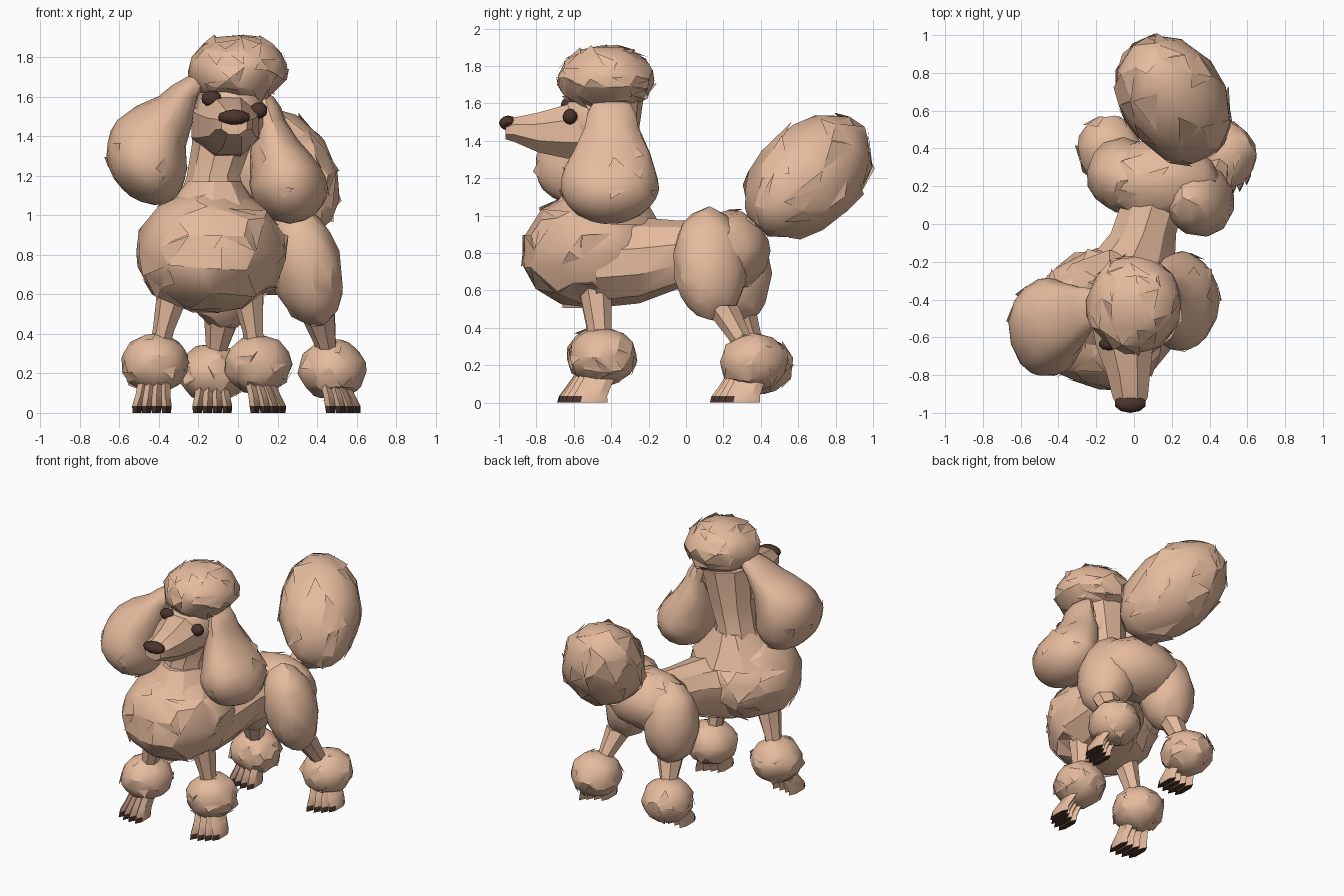
import bpy, bmesh, math, random
from mathutils import Vector, Matrix

random.seed(7)
cube = bpy.data.objects.get("Cube")
if cube:
    bpy.data.objects.remove(cube, do_unlink=True)


def material(name, colour):
    m = bpy.data.materials.new(name)
    m.use_nodes = True
    m.diffuse_color = (*colour, 1)
    m.node_tree.nodes["Principled BSDF"].inputs["Base Color"].default_value = (*colour, 1)
    return m


TAN = material("apricot_fur", (0.79, 0.50, 0.34))
DARK = material("dark_brown", (0.07, 0.035, 0.025))


def finish(name, bm, dark_rule=None, mat=TAN):
    """Turn a bmesh into a shaded, coloured object."""
    bmesh.ops.recalc_face_normals(bm, faces=bm.faces)
    mesh = bpy.data.meshes.new(name)
    bm.to_mesh(mesh)
    bm.free()
    mesh.materials.append(mat)
    if dark_rule:
        mesh.materials.append(DARK)
        for p in mesh.polygons:
            p.material_index = int(dark_rule(p))
    mesh.shade_smooth()
    mesh.set_sharp_from_angle(angle=math.radians(30))
    obj = bpy.data.objects.new(name, mesh)
    bpy.context.collection.objects.link(obj)
    return obj


def ruffle(obj, tufts, lift=0.018):
    """Thin the mesh into irregular facets, then lift loose flaps of fur."""
    mod = obj.modifiers.new("facets", 'DECIMATE')
    mod.ratio = 0.45
    bpy.context.view_layer.update()
    evaluated = obj.evaluated_get(bpy.context.evaluated_depsgraph_get())
    mesh = bpy.data.meshes.new_from_object(evaluated)
    obj.modifiers.clear()
    bm = bmesh.new()
    bm.from_mesh(mesh)
    bm.normal_update()
    for f in random.sample(list(bm.faces), min(tufts, len(bm.faces))):
        points = [v.co + f.normal * 0.002 for v in f.verts]
        k = random.randrange(len(points))
        points[k] += f.normal * lift * random.uniform(0.5, 1)
        bm.faces.new([bm.verts.new(p) for p in points])
    bm.to_mesh(mesh)
    bm.free()
    mesh.shade_smooth()
    mesh.set_sharp_from_angle(angle=math.radians(28))
    obj.data = mesh


def blob(name, centre, radii, axis=(0, 0, 1), tufts=14, rough=0.03):
    """Clipped fur ball whose local z points along axis."""
    bm = bmesh.new()
    bmesh.ops.create_icosphere(bm, subdivisions=3, radius=1.01)
    for v in bm.verts:
        v.co *= 1 + random.uniform(-rough, rough)
    turn = Vector((0, 0, 1)).rotation_difference(Vector(axis)).to_matrix().to_4x4()
    bm.transform(Matrix.Translation(centre) @ turn @ Matrix.Diagonal((*radii, 1)))
    obj = finish(name, bm)
    ruffle(obj, tufts)
    return obj


def button(name, centre, radii):
    """Small dark ellipsoid for the nose and eyes."""
    bm = bmesh.new()
    bmesh.ops.create_icosphere(bm, subdivisions=2, radius=1)
    bm.transform(Matrix.Translation(centre) @ Matrix.Diagonal((*radii, 1)))
    finish(name, bm, mat=DARK)


def loft(name, stations, axis='z', sides=10, rough=0.0, dark_rule=None):
    """Rings (x, y, z, half width, half depth) stacked along z or y."""
    bm = bmesh.new()
    rings = []
    for x, y, z, a, b in stations:
        ring = []
        for i in range(sides):
            t = math.tau * (i + 0.5) / sides
            k = 1 + random.uniform(-rough, rough)
            u, w = a * k * math.cos(t), b * k * math.sin(t)
            co = (x + u, y + w, z) if axis == 'z' else (x + u, y, z + w)
            ring.append(bm.verts.new(co))
        rings.append(ring)
    for r, s in zip(rings, rings[1:]):
        for i in range(sides):
            j = (i + 1) % sides
            bm.faces.new((r[i], r[j], s[j], s[i]))
    bm.faces.new(rings[0])
    bm.faces.new(rings[-1])
    return finish(name, bm, dark_rule)


# Torso: chest ruff, bending waist and hips
blob("chest_ruff", (-0.14, -0.50, 0.815), (0.38, 0.37, 0.31), tufts=35, rough=0.04)
loft("chest_shoulder", [(-0.13, -0.47, 0.95, 0.34, 0.32), (-0.13, -0.45, 1.06, 0.23, 0.25),
                        (-0.12, -0.43, 1.17, 0.14, 0.18)], rough=0.05)
loft("waist", [(-0.10, -0.48, 0.74, 0.32, 0.23), (-0.04, -0.25, 0.755, 0.27, 0.23),
               (0.05, -0.05, 0.79, 0.18, 0.18), (0.13, 0.20, 0.80, 0.17, 0.17)], 'y', rough=0.03)
blob("rump", (0.14, 0.23, 0.81), (0.31, 0.215, 0.215), tufts=12)

# Head and neck
loft("neck", [(-0.13, -0.42, 1.00, 0.20, 0.20), (-0.12, -0.42, 1.20, 0.135, 0.16),
              (-0.08, -0.42, 1.35, 0.15, 0.16), (-0.04, -0.42, 1.62, 0.19, 0.19)], sides=9, rough=0.03)
blob("skull", (-0.04, -0.46, 1.51), (0.18, 0.20, 0.18), tufts=0)
loft("muzzle", [(-0.06, -0.46, 1.46, 0.19, 0.18), (-0.05, -0.64, 1.45, 0.165, 0.155),
                (-0.03, -0.79, 1.445, 0.125, 0.115), (-0.02, -0.92, 1.46, 0.10, 0.07),
                (-0.02, -0.965, 1.455, 0.07, 0.05)], 'y', sides=8)
button("nose", (-0.02, -0.95, 1.495), (0.085, 0.05, 0.04))
blob("topknot", (0.0, -0.43, 1.735), (0.25, 0.25, 0.175), tufts=50, rough=0.04)
button("left_eye", (0.105, -0.62, 1.53), (0.045, 0.04, 0.043))
button("right_eye", (-0.135, -0.635, 1.59), (0.052, 0.035, 0.042))

# Ears: teardrops of fur hanging from under the topknot
left_ear = loft("left_ear", [
    (0.13, -0.40, 1.60, 0.05, 0.10), (0.16, -0.40, 1.48, 0.08, 0.14), (0.19, -0.40, 1.36, 0.13, 0.20),
    (0.24, -0.41, 1.24, 0.18, 0.25), (0.255, -0.41, 1.14, 0.195, 0.26), (0.26, -0.41, 1.05, 0.165, 0.22),
    (0.26, -0.41, 0.975, 0.08, 0.11)], sides=14, rough=0.03)
right_ear = loft("right_ear", [
    (-0.21, -0.44, 1.70, 0.05, 0.08), (-0.30, -0.47, 1.60, 0.10, 0.14), (-0.42, -0.51, 1.48, 0.19, 0.20),
    (-0.46, -0.54, 1.36, 0.20, 0.25), (-0.455, -0.55, 1.24, 0.195, 0.26), (-0.44, -0.55, 1.14, 0.155, 0.21),
    (-0.42, -0.55, 1.07, 0.08, 0.10)], sides=14, rough=0.03)
for ear in (left_ear, right_ear):
    bm = bmesh.new()
    bm.from_mesh(ear.data)
    bmesh.ops.triangulate(bm, faces=bm.faces)
    bmesh.ops.subdivide_edges(bm, edges=bm.edges, cuts=1, smooth=0.6, use_grid_fill=True)
    bm.to_mesh(ear.data)
    bm.free()
    ruffle(ear, 10)

# Tail: short stem and long raised pom
loft("tail_stem", [(0.17, 0.28, 0.88, 0.09, 0.09), (0.22, 0.36, 0.97, 0.06, 0.06),
                   (0.27, 0.48, 1.08, 0.06, 0.06)], sides=7)
blob("tail_pom", (0.21, 0.655, 1.21), (0.275, 0.27, 0.405), (-0.17, 0.28, 0.25), tufts=40)

# Thighs
blob("left_thigh", (0.34, 0.13, 0.74), (0.175, 0.20, 0.305), (0.24, 0.06, -1), tufts=12)
blob("right_thigh", (-0.06, 0.26, 0.70), (0.19, 0.19, 0.28), (-0.08, 0.10, -1), tufts=12)


def foot(name, x, y, turn):
    """Four close toes on a flat sole, with dark claws and pads."""
    ahead = Vector((math.sin(turn), -math.cos(turn)))
    across = Vector((-ahead.y, ahead.x))
    for i in range(4):
        s = i - 1.5
        longer = 0.012 * (1.5 - abs(s))

        def ring(reach, spread, z, w, h):
            p = Vector((x, y)) + ahead * (reach + longer) + across * s * spread
            return (p.x, p.y, z, w, h)
        loft(f"{name}_toe_{i + 1}",
             [ring(0.0, 0.035, 0.19, 0.032, 0.085), ring(0.07, 0.042, 0.09, 0.03, 0.085),
              ring(0.105, 0.05, 0.035, 0.03, 0.09), ring(0.11, 0.05, 0.0, 0.026, 0.095)], sides=6,
             dark_rule=lambda p: p.normal.z < -0.8 or (p.center.z < 0.03 and p.normal.y < -0.3))


# Legs: thin shank, ankle pom and foot; (name, top, pom centre, foot turn)
LEGS = [
    ("front_left", (0.04, -0.49, 0.66), (0.10, -0.445, 0.245), 0.5),
    ("front_right", (-0.31, -0.49, 0.66), (-0.42, -0.46, 0.25), -0.15),
    ("hind_left", (0.40, 0.18, 0.52), (0.475, 0.365, 0.22), 0.55),
    ("hind_right", (-0.07, 0.28, 0.50), (-0.13, 0.395, 0.20), 0.0),
]
for name, top, pom, turn in LEGS:
    a, b = Vector(top), Vector(pom)
    mid = a.lerp(b, 0.6)
    loft(name + "_leg", [(*a, 0.10, 0.10), (*mid, 0.055, 0.065), (*b, 0.06, 0.07)], sides=7, rough=0.06)
    blob(name + "_pom", pom, (0.168, 0.178, 0.15), tufts=10, rough=0.04)
    foot(name + "_foot", b.x, b.y - 0.01, turn)
